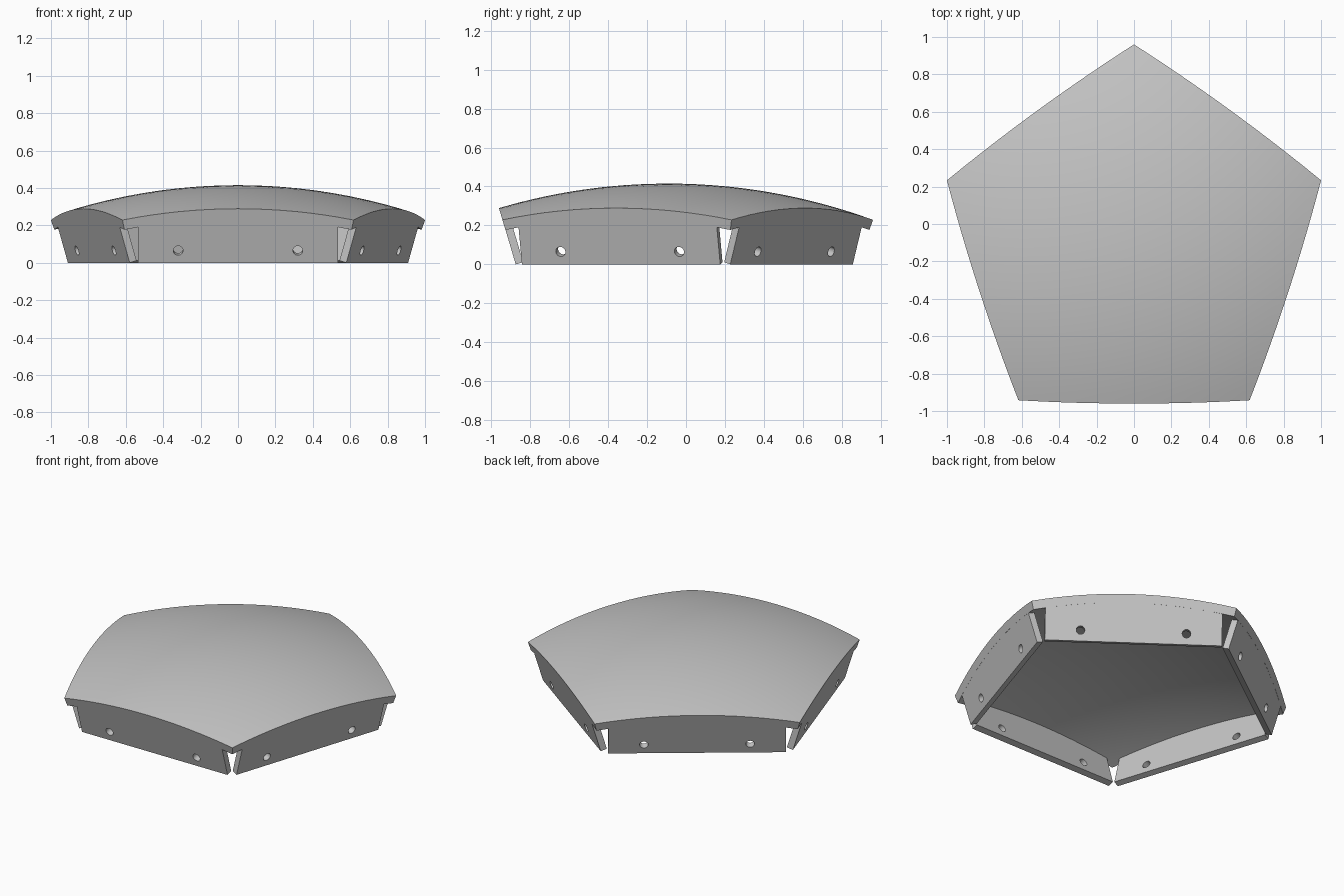
import bpy, bmesh, math
from mathutils import Vector, Matrix

cube = bpy.data.objects.get("Cube")
if cube:
    bpy.data.objects.remove(cube)

# Main dimensions: a five-sided panel of a large sphere
R_OUT, R_IN = 3.06, 3.005
CORNER = 1.0515
CENTRE = Vector((0, -0.0915, -2.645))
PLANE_H = math.sqrt(R_OUT ** 2 - CORNER ** 2)
TILT = math.atan2(CORNER * math.cos(math.pi / 5), PLANE_H)
FLANGE_T = 0.04
FLANGE_HALF = 0.535

grey = bpy.data.materials.new("plain_grey")
grey.use_nodes = True
colour = (0.55, 0.55, 0.55, 1)
grey.diffuse_color = colour
grey.node_tree.nodes["Principled BSDF"].inputs["Base Color"].default_value = colour


def add_object(name, mesh):
    obj = bpy.data.objects.new(name, mesh)
    bpy.context.collection.objects.link(obj)
    return obj


def smooth(obj):
    bpy.ops.object.select_all(action="DESELECT")
    obj.select_set(True)
    bpy.context.view_layer.objects.active = obj
    bpy.ops.object.shade_smooth_by_angle(angle=math.radians(30))


# Domed shell: subdivided pentagon pushed onto the sphere, with radial rim
def make_shell():
    bm = bmesh.new()
    hub = bm.verts.new((0, 0, PLANE_H))
    ring = []
    for i in range(5):
        a = math.pi / 2 + i * math.tau / 5
        ring.append(bm.verts.new((CORNER * math.cos(a), CORNER * math.sin(a), PLANE_H)))
    for i in range(5):
        bm.faces.new((hub, ring[i], ring[(i + 1) % 5]))
    bmesh.ops.subdivide_edges(bm, edges=bm.edges[:], cuts=15, use_grid_fill=True)
    for v in bm.verts:
        v.co = v.co.normalized() * R_OUT
    rim = [e for e in bm.edges if e.is_boundary]
    copy = bmesh.ops.duplicate(bm, geom=bm.verts[:] + bm.edges[:] + bm.faces[:])
    twin = copy["vert_map"]
    for item in copy["geom"]:
        if isinstance(item, bmesh.types.BMVert):
            item.co = item.co.normalized() * R_IN
    for e in rim:
        a, b = e.verts
        bm.faces.new((a, b, twin[b], twin[a]))
    bmesh.ops.recalc_face_normals(bm, faces=bm.faces[:])
    mesh = bpy.data.meshes.new("domed_shell")
    bm.to_mesh(mesh)
    bm.free()
    mesh.materials.append(grey)
    obj = add_object("domed_shell", mesh)
    obj.location = CENTRE
    smooth(obj)


# Flange plate: flat outline with an arched top and two bolt holes
def make_flange_mesh():
    bottom = -CENTRE.z / math.cos(TILT)
    top_r = (R_OUT + R_IN) / 2
    outline = [(-FLANGE_HALF, bottom), (FLANGE_HALF, bottom)]
    steps = 24
    for i in range(steps + 1):
        u = FLANGE_HALF * (1 - 2 * i / steps)
        outline.append((u, math.sqrt(top_r ** 2 - u * u)))
    loops = [outline]
    for side in (-1, 1):
        loops.append([(side * 0.32 + 0.026 * math.cos(k * math.tau / 24),
                       bottom + 0.068 + 0.026 * math.sin(k * math.tau / 24))
                      for k in range(24)])
    curve = bpy.data.curves.new("flange_outline", "CURVE")
    curve.dimensions = "2D"
    curve.fill_mode = "BOTH"
    curve.extrude = FLANGE_T / 2
    for pts in loops:
        spline = curve.splines.new("POLY")
        spline.points.add(len(pts) - 1)
        for p, (u, v) in zip(spline.points, pts):
            p.co = (u, v, 0, 1)
        spline.use_cyclic_u = True
    helper = add_object("flange_outline", curve)
    deps = bpy.context.evaluated_depsgraph_get()
    mesh = bpy.data.meshes.new_from_object(helper.evaluated_get(deps))
    bpy.data.objects.remove(helper)
    bm = bmesh.new()
    bm.from_mesh(mesh)
    bmesh.ops.remove_doubles(bm, verts=bm.verts[:], dist=0.0001)
    bmesh.ops.recalc_face_normals(bm, faces=bm.faces[:])
    bm.to_mesh(mesh)
    bm.free()
    mesh.materials.clear()
    mesh.materials.append(grey)
    return mesh


make_shell()

# Five flanges, each lying in the plane of its rim edge
flange_mesh = make_flange_mesh()
names = ("front", "front_left", "back_left", "back_right", "front_right")
for i, name in enumerate(names):
    a = -math.pi / 2 + i * math.tau / 5
    out = Vector((math.cos(a), math.sin(a), 0))
    up = Vector((0, 0, 1))
    v = out * math.sin(TILT) + up * math.cos(TILT)
    w = up * math.sin(TILT) - out * math.cos(TILT)
    u = v.cross(w)
    turn = Matrix((u, v, w)).transposed().to_4x4()
    flange = add_object(name + "_flange", flange_mesh)
    flange.matrix_world = Matrix.Translation(CENTRE + w * (FLANGE_T / 2 + 0.0005)) @ turn
smooth(flange)
